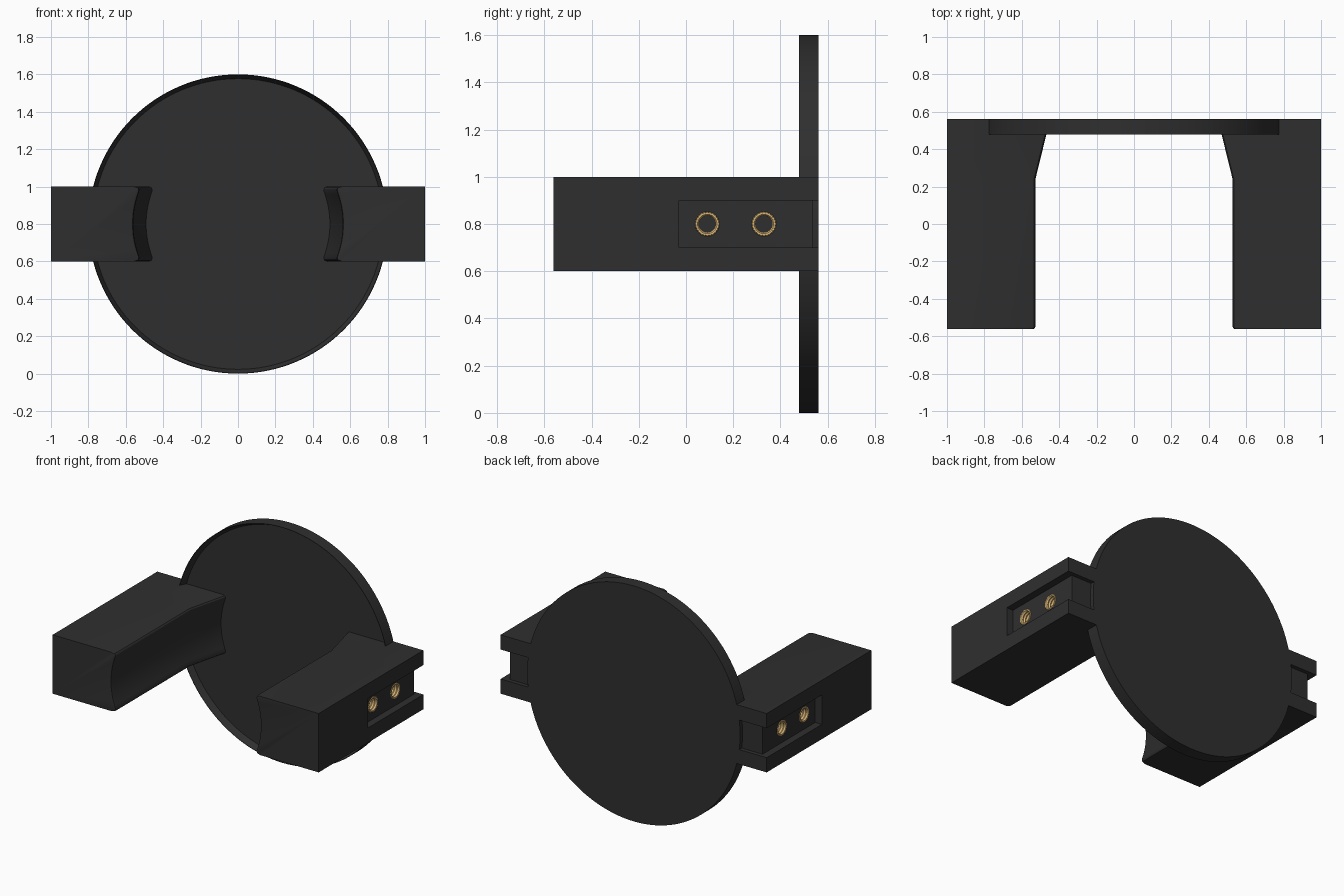
import bpy, bmesh, math

if "Cube" in bpy.data.objects:
    bpy.data.objects.remove(bpy.data.objects["Cube"])

def material(name, rgb):
    m = bpy.data.materials.new(name)
    m.diffuse_color = (*rgb, 1)
    m.use_nodes = True
    m.node_tree.nodes["Principled BSDF"].inputs["Base Color"].default_value = m.diffuse_color
    return m

BLACK = material("black_plastic", (0.028, 0.028, 0.028))
BRASS = material("brass", (0.72, 0.48, 0.19))

def loft(name, loops, mat=None, caps=True, close=False):
    """Skin a list of equal-length closed loops into an object."""
    bm = bmesh.new()
    rings = [[bm.verts.new(p) for p in loop] for loop in loops]
    n = len(rings[0])
    pairs = list(zip(rings, rings[1:]))
    if close:
        pairs.append((rings[-1], rings[0]))
    for a, b in pairs:
        for i in range(n):
            j = (i + 1) % n
            bm.faces.new((a[i], a[j], b[j], b[i]))
    if caps and not close:
        bm.faces.new(rings[0])
        bm.faces.new(rings[-1])
    bmesh.ops.recalc_face_normals(bm, faces=bm.faces)
    me = bpy.data.meshes.new(name)
    bm.to_mesh(me)
    bm.free()
    ob = bpy.data.objects.new(name, me)
    bpy.context.collection.objects.link(ob)
    if mat:
        me.materials.append(mat)
    return ob

def smooth(ob, deg=30):
    bpy.ops.object.select_all(action='DESELECT')
    ob.select_set(True)
    bpy.context.view_layer.objects.active = ob
    bpy.ops.object.shade_smooth_by_angle(angle=math.radians(deg))

def box(x0, x1, y0, y1, z0, z1):
    return loft("cutter", [[(x, y0, z0), (x, y1, z0), (x, y1, z1), (x, y0, z1)]
                           for x in (x0, x1)])

def x_ring(x, r, cy, n=48, tooth=0.0):
    return [(x, cy + (r - tooth * (i % 2)) * math.cos(2 * math.pi * i / n),
             0.8 + (r - tooth * (i % 2)) * math.sin(2 * math.pi * i / n)) for i in range(n)]

def mirror(ob):
    ob.modifiers.new("mirror", 'MIRROR').use_axis = (True, False, False)

# Round back plate with a shallow dished front
def y_ring(y, r, n=128):
    return [(r * math.cos(2 * math.pi * i / n), y, 0.8 + r * math.sin(2 * math.pi * i / n))
            for i in range(n)]

plate = loft("back_plate", [y_ring(0.52, 0.777), y_ring(0.478, 0.797),
                            y_ring(0.478, 0.8), y_ring(0.562, 0.8)], BLACK)
smooth(plate)

# Side arm: block with a concave inner face that tapers in near the plate
def arm_section(y, b):
    inner = [(0.02, 0.2), (0.007, 0.196), (0.001, 0.188)]
    arc = [(0.033 * (1 - (t / 8) ** 2), 0.178 * t / 8) for t in range(8, -9, -1)]
    inner = inner + arc + [(d, -h) for d, h in reversed(inner)]
    return [(1, y, 0.6), (1, y, 1.0)] + [(b + d, y, 0.8 + h) for d, h in inner]

arm = loft("side_arms", [arm_section(-0.562, 0.54), arm_section(-0.558, 0.531),
                         arm_section(-0.548, 0.527), arm_section(0.24, 0.527),
                         arm_section(0.562, 0.448)], BLACK)

# Outer pocket, rear recess and insert holes
HOLES = (0.09, 0.33)
cutters = [box(0.95, 1.1, -0.03, 0.7, 0.7, 0.9), box(0.75, 1.1, 0.535, 0.7, 0.7, 0.9)]
cutters += [loft("cutter", [x_ring(0.79, 0.051, y), x_ring(1.05, 0.051, y)]) for y in HOLES]
for c in cutters:
    c.hide_render = True
    mod = arm.modifiers.new("cut", 'BOOLEAN')
    mod.operation = 'DIFFERENCE'
    mod.solver = 'EXACT'
    mod.object = c
bpy.context.view_layer.update()
cut_mesh = bpy.data.meshes.new_from_object(
    arm.evaluated_get(bpy.context.evaluated_depsgraph_get()))
arm.modifiers.clear()
arm.data = cut_mesh
for c in cutters:
    bpy.data.objects.remove(c)
smooth(arm)
mirror(arm)

# Knurled brass inserts with a ridged bore
for k, y in enumerate(HOLES):
    top, bottom = 0.953, 0.81
    loops = [x_ring(bottom, 0.055, y, tooth=0.005), x_ring(top - 0.006, 0.055, y, tooth=0.005),
             x_ring(top, 0.051, y, tooth=0.004), x_ring(top, 0.041, y)]
    steps = 14
    for s in range(1, steps + 1):
        x = top + (bottom - top) * s / steps
        loops.append(x_ring(x, 0.035 if s % 2 else 0.041, y))
    insert = loft("threaded_insert_%d" % (k + 1), loops, BRASS, close=True)
    smooth(insert, 20)
    mirror(insert)
